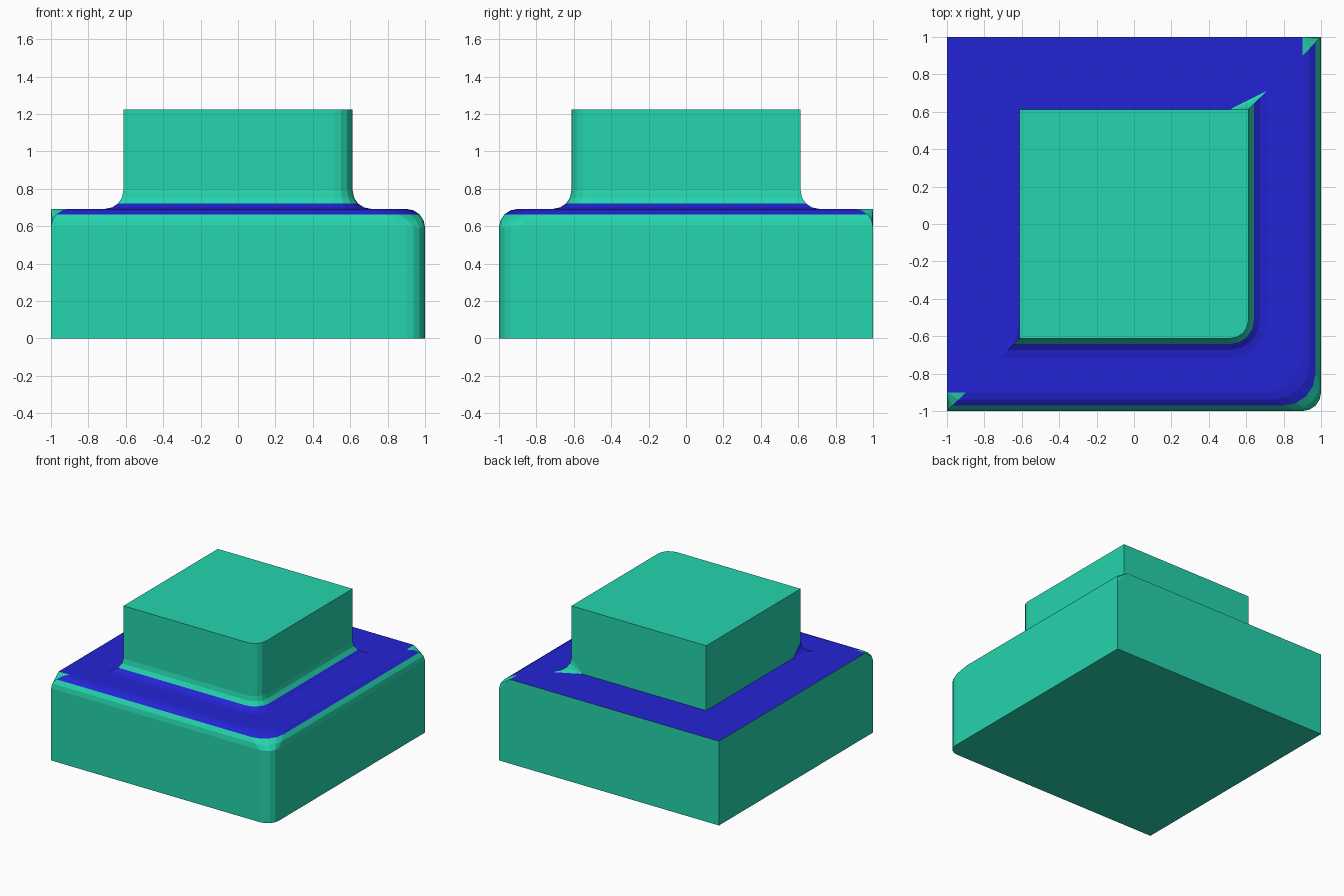
import bpy, bmesh, math

if "Cube" in bpy.data.objects:
    bpy.data.objects.remove(bpy.data.objects["Cube"])

HB, HT = 1.0, 0.6125          # half widths of base and tower
ZF, ZT, R = 0.692, 1.225, 0.1  # shelf height, tower top, edge radius
SEG = 4
TEAL, BLUE = 0, 1


def material(name, rgb):
    m = bpy.data.materials.new(name)
    m.diffuse_color = (*rgb, 1.0)
    m.use_nodes = True
    m.node_tree.nodes["Principled BSDF"].inputs["Base Color"].default_value = m.diffuse_color
    return m


bm = bmesh.new()


def face(verts, mat=TEAL):
    f = bm.faces.new(verts)
    f.material_index = mat
    return f


def outline(a, r, z):
    """Front and right sides of a square, joined by a rounded corner."""
    pts = [(-a, -a)]
    for i in range(SEG + 1):
        t = -math.pi / 2 + math.pi / 2 * i / SEG
        pts.append((a - r + r * math.cos(t), -a + r + r * math.sin(t)))
    pts.append((a, a))
    return [bm.verts.new((x, y, z)) for x, y in pts]


def vert(x, y, z):
    return bm.verts.new((x, y, z))


def strip(lo, hi, mat):
    for i in range(len(lo) - 1):
        face((lo[i], lo[i + 1], hi[i + 1], hi[i]), mat)


def fan(apex, ring_points, mat):
    for p, q in zip(ring_points, ring_points[1:]):
        face((apex, p, q), mat)


# Rounded outer edge of the base, rounded inner fillet of the tower
angles = [math.pi / 2 * i / SEG for i in range(SEG + 1)]
bottom = outline(HB, R, 0)
edge = [outline(HB - R + R * math.cos(t), R + R * math.sin(t),
                ZF - R + R * math.sin(t)) for t in angles]
fillet = [outline(HT + R - R * math.sin(t), 2 * R - R * math.sin(t),
                  ZF + R - R * math.cos(t)) for t in angles]
top = outline(HT, R, ZT)

# Front and right surfaces, from the bottom to the top
rings = [bottom] + edge + fillet + [top]
mats = [TEAL, TEAL, TEAL, BLUE, BLUE, BLUE, BLUE, BLUE, TEAL, TEAL, TEAL]
for lo, hi, mat in zip(rings, rings[1:], mats):
    strip(lo, hi, mat)

# Sharp back-left corners and the points where the rounding stops
b_low, b_high = vert(-HB, HB, 0), vert(-HB, HB, ZF)
t_low, t_high = vert(-HT, HT, ZF), vert(-HT, HT, ZT)
b_left, b_back = vert(-HB, R - HB, ZF), vert(HB - R, HB, ZF)
t_left, t_back = vert(-HT, R - HT, ZF), vert(HT - R, HT, ZF)

# Flat left and back walls, underside and tower top
face((bottom[0], b_low, b_high, b_left, edge[0][0]))
face((bottom[-1], b_low, b_high, b_back, edge[0][-1]))
face((top[0], t_high, t_low, t_left, fillet[-1][0]))
face((top[-1], t_high, t_low, t_back, fillet[-1][-1]))
face(bottom + [b_low])
face(top + [t_high])

# Left and back shelf
face((b_left, b_high, t_low, t_left, fillet[0][0], edge[-1][0]), BLUE)
face((b_back, b_high, t_low, t_back, fillet[0][-1], edge[-1][-1]), BLUE)

# Small caps closing the ends of the rounding
fan(b_left, [r[0] for r in edge], TEAL)
fan(b_back, [r[-1] for r in edge], TEAL)
fan(t_left, [r[0] for r in fillet], BLUE)
fan(t_back, [r[-1] for r in fillet], TEAL)

bmesh.ops.recalc_face_normals(bm, faces=bm.faces[:])
mesh = bpy.data.meshes.new("stepped_block")
bm.to_mesh(mesh)
bm.free()
mesh.materials.append(material("teal", (0.018, 0.66, 0.42)))
mesh.materials.append(material("blue", (0.017, 0.017, 0.66)))
block = bpy.data.objects.new("stepped_block", mesh)
bpy.context.collection.objects.link(block)
